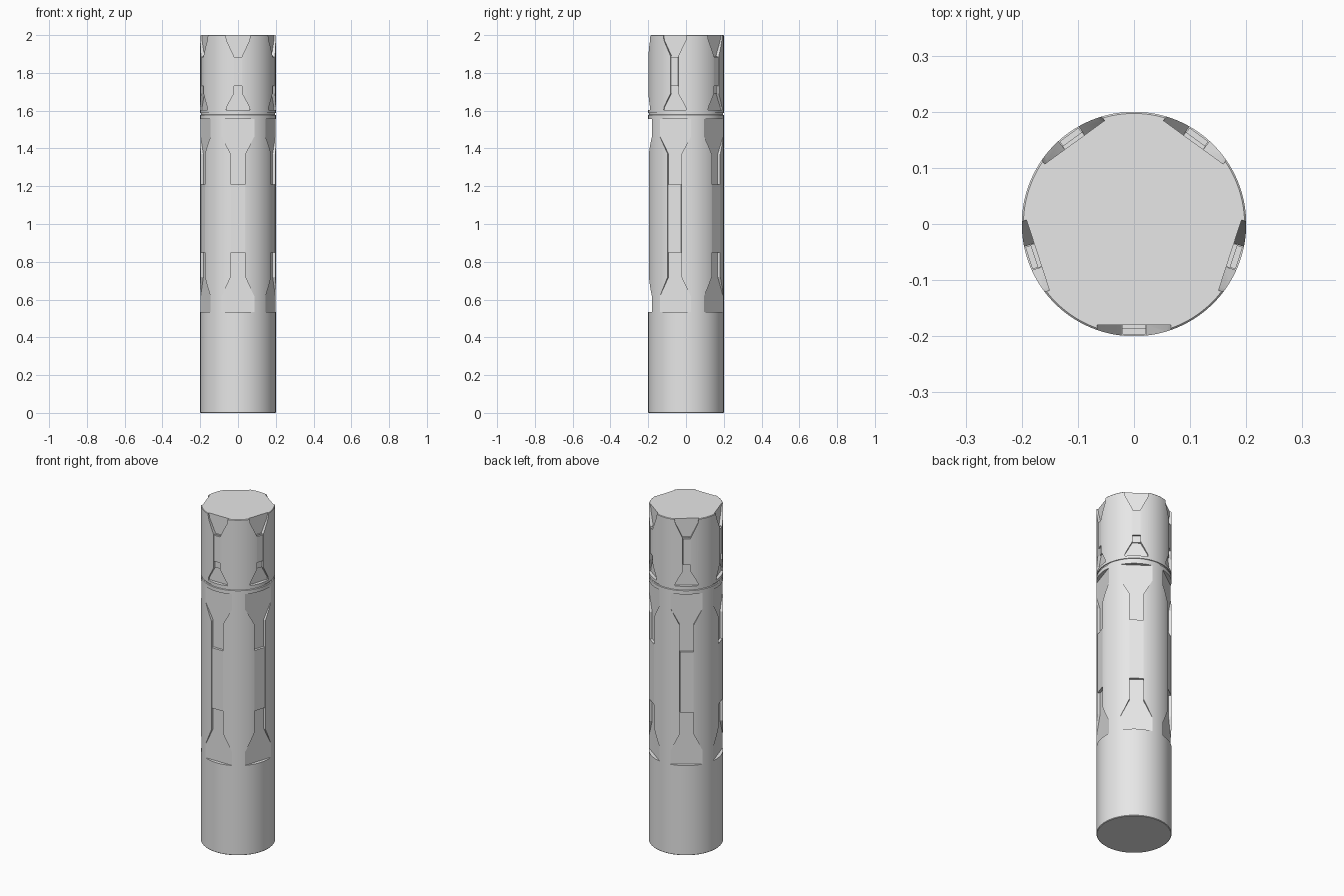
import bpy, bmesh, math

if "Cube" in bpy.data.objects:
    bpy.data.objects.remove(bpy.data.objects["Cube"], do_unlink=True)

RADIUS = 0.2
SIDES = 160
GROOVES = 5

grey = bpy.data.materials.new("light grey")
grey.use_nodes = True
grey.diffuse_color = (0.8, 0.8, 0.8, 1)
grey.node_tree.nodes["Principled BSDF"].inputs["Base Color"].default_value = (0.8, 0.8, 0.8, 1)


def finish(name, bm):
    bmesh.ops.recalc_face_normals(bm, faces=bm.faces)
    mesh = bpy.data.meshes.new(name)
    bm.to_mesh(mesh)
    bm.free()
    mesh.materials.append(grey)
    obj = bpy.data.objects.new(name, mesh)
    bpy.context.collection.objects.link(obj)
    return obj


def lathe(name, profile):
    """Closed solid of revolution from (radius, height) points."""
    bm = bmesh.new()
    rings = []
    for r, z in profile:
        rings.append([bm.verts.new((r * math.cos(t), r * math.sin(t), z))
                      for t in (math.tau * i / SIDES for i in range(SIDES))])
    for low, high in zip(rings, rings[1:]):
        for i in range(SIDES):
            j = (i + 1) % SIDES
            bm.faces.new((low[i], low[j], high[j], high[i]))
    bm.faces.new(rings[0])
    bm.faces.new(rings[-1])
    return finish(name, bm)


def radial_prisms(name, half_outline, inner, outer, taper=0.0):
    """Mirrored (width, height) outline extruded outward, repeated around the axis."""
    outline = half_outline + [(-u, z) for u, z in reversed(half_outline)]
    bm = bmesh.new()
    for k in range(GROOVES):
        a = math.tau * k / GROOVES - math.pi / 2
        c, s = math.cos(a), math.sin(a)

        def loop(d, shrink):
            return [bm.verts.new((d * c - u * s, d * s + u * c, z))
                    for u, z in ((u - math.copysign(shrink, u), z) for u, z in outline)]
        back, front = loop(inner, 0), loop(outer, taper)
        n = len(outline)
        bm.faces.new(back)
        bm.faces.new(front)
        for i in range(n):
            j = (i + 1) % n
            bm.faces.new((back[i], back[j], front[j], front[i]))
    return finish(name, bm)


def carve(target, cutter):
    mod = target.modifiers.new("grooves", "BOOLEAN")
    mod.operation = "DIFFERENCE"
    mod.solver = "EXACT"
    mod.object = cutter
    bpy.context.view_layer.objects.active = target
    bpy.ops.object.modifier_apply(modifier=mod.name)
    bpy.data.objects.remove(cutter, do_unlink=True)


# Main barrel, with a thin neck seam under the head
barrel = lathe("barrel", [(RADIUS - 0.003, 0), (RADIUS, 0.003), (RADIUS, 1.577),
                          (0.195, 1.579), (0.195, 1.59)])
carve(barrel, radial_prisms("barrel_cutter", [
    (0.1, 0.535), (0.1, 0.6), (0.085, 0.62), (0.038, 0.72),
    (0.038, 1.37), (0.085, 1.46), (0.1, 1.48), (0.1, 1.555)], 0.18, 0.25))

# Head with flared grooves that open through the top
head = lathe("head", [(RADIUS, 1.587), (RADIUS, 1.997), (RADIUS - 0.003, 2)])
carve(head, radial_prisms("head_cutter", [
    (0.063, 1.603), (0.06, 1.62), (0.022, 1.69),
    (0.022, 1.89), (0.06, 1.97), (0.066, 2), (0.066, 2.05)], 0.18, 0.25))

# Raised panels filling the middle of each groove
barrel_panels = radial_prisms("barrel_panels", [(0.0375, 0.85), (0.0375, 1.21)],
                              0.17, 0.1945, 0.001)
head_panels = radial_prisms("head_panels", [(0.0215, 1.73), (0.0215, 1.885)],
                            0.17, 0.197, 0.001)
head_channels = radial_prisms("head_channel_floors", [(0.0215, 1.69), (0.0215, 1.89)],
                              0.17, 0.187)

# Smooth round walls, crisp groove edges
bpy.ops.object.select_all(action="DESELECT")
for obj in (barrel, head, barrel_panels, head_panels, head_channels):
    obj.select_set(True)
bpy.context.view_layer.objects.active = barrel
bpy.ops.object.shade_smooth_by_angle(angle=math.radians(18))
